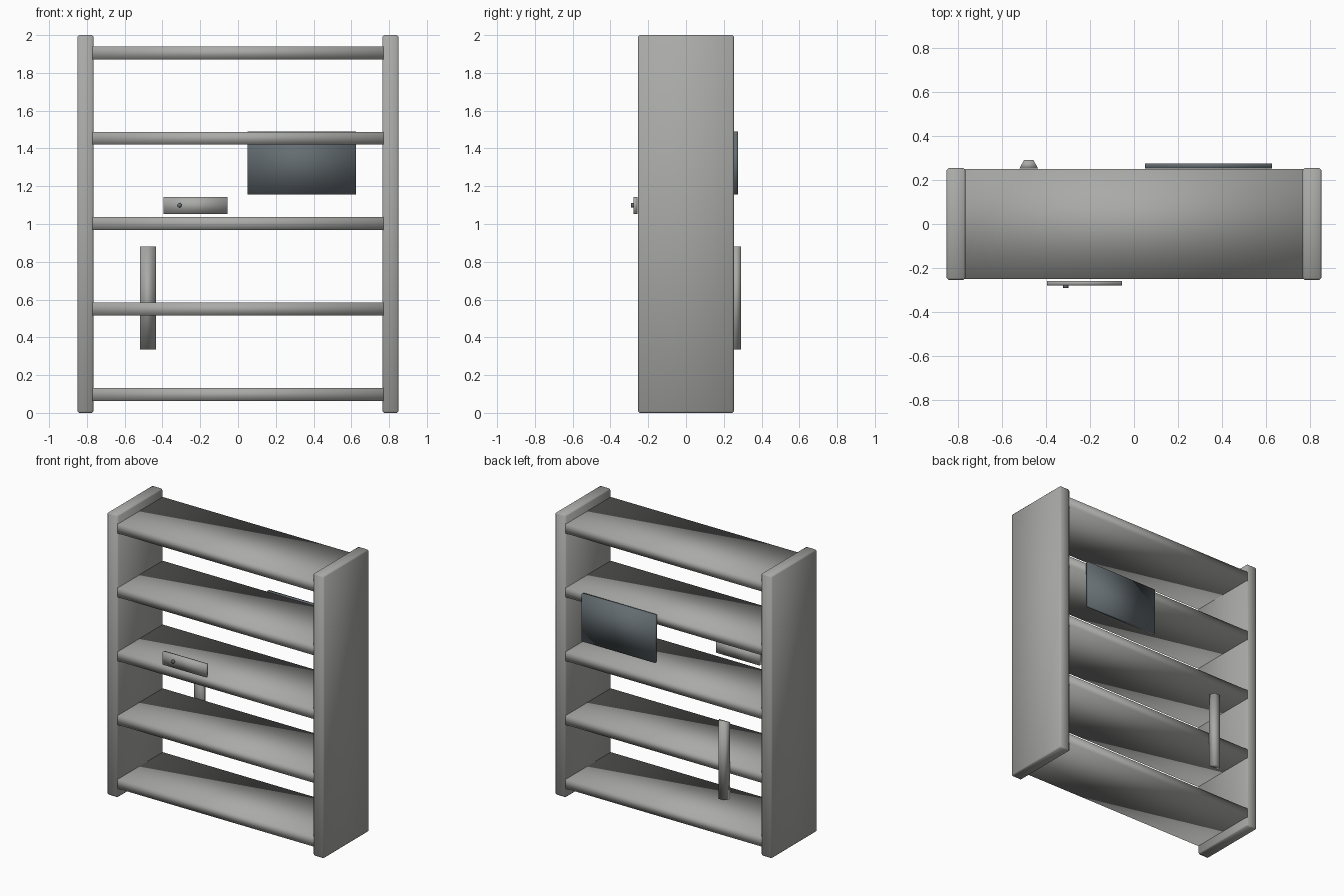
import bpy
import bmesh
import math

cube = bpy.data.objects.get("Cube")
if cube:
    bpy.data.objects.remove(cube)


def material(name, color):
    mat = bpy.data.materials.new(name)
    mat.use_nodes = True
    mat.diffuse_color = (*color, 1)
    bsdf = next(n for n in mat.node_tree.nodes if n.type == "BSDF_PRINCIPLED")
    bsdf.inputs["Base Color"].default_value = (*color, 1)
    return mat


grey = material("warm grey", (0.40, 0.40, 0.39))
slate = material("dark slate", (0.13, 0.155, 0.17))


def finish(bm, name, mat, bevel=0):
    bmesh.ops.recalc_face_normals(bm, faces=bm.faces)
    for face in bm.faces:
        face.smooth = True
    mesh = bpy.data.meshes.new(name)
    bm.to_mesh(mesh)
    bm.free()
    mesh.materials.append(mat)
    obj = bpy.data.objects.new(name, mesh)
    bpy.context.collection.objects.link(obj)
    if bevel:
        mod = obj.modifiers.new("soft edges", "BEVEL")
        mod.width = bevel
        mod.segments = 1
    return obj


def box(name, x, y, z, mat, bevel=0, taper=1):
    """Box from (low, high) ranges; taper narrows the back face in x."""
    bm = bmesh.new()
    bmesh.ops.create_cube(bm, size=1)
    for v in bm.verts:
        scale = taper if v.co.y > 0 else 1
        v.co.x = sum(x) / 2 + v.co.x * (x[1] - x[0]) * scale
        v.co.y = sum(y) / 2 + v.co.y * (y[1] - y[0])
        v.co.z = sum(z) / 2 + v.co.z * (z[1] - z[0])
    return finish(bm, name, mat, bevel)


# Upright side panels
for side, x in (("left", (0.765, 0.85)), ("right", (-0.85, -0.765))):
    box(side + "_side_panel", x, (-0.253, 0.253), (0, 2), grey, bevel=0.008)

# Evenly spaced shelves, housed through the side panels
for i in range(5):
    z = 0.098 + i * 0.452
    box(f"shelf_{i + 1}", (-0.845, 0.845), (-0.25, 0.25),
        (z - 0.034, z + 0.034), grey)

# Thin panel on the back, upright bar with sloped sides
box("back_panel", (0.05, 0.625), (0.252, 0.275), (1.155, 1.49), slate)
box("back_bar", (-0.52, -0.435), (0.252, 0.29), (0.335, 0.88), grey, taper=0.5)

# Front plate with a small round knob
box("front_plate", (-0.395, -0.055), (-0.279, -0.258), (1.053, 1.143), grey)
bm = bmesh.new()
bmesh.ops.create_cone(bm, cap_ends=True, segments=16, radius1=0.012,
                      radius2=0.012, depth=0.014)
for v in bm.verts:
    v.co = (v.co.x - 0.31, -0.283 + v.co.z, v.co.y + 1.099)
finish(bm, "plate_knob", slate)
